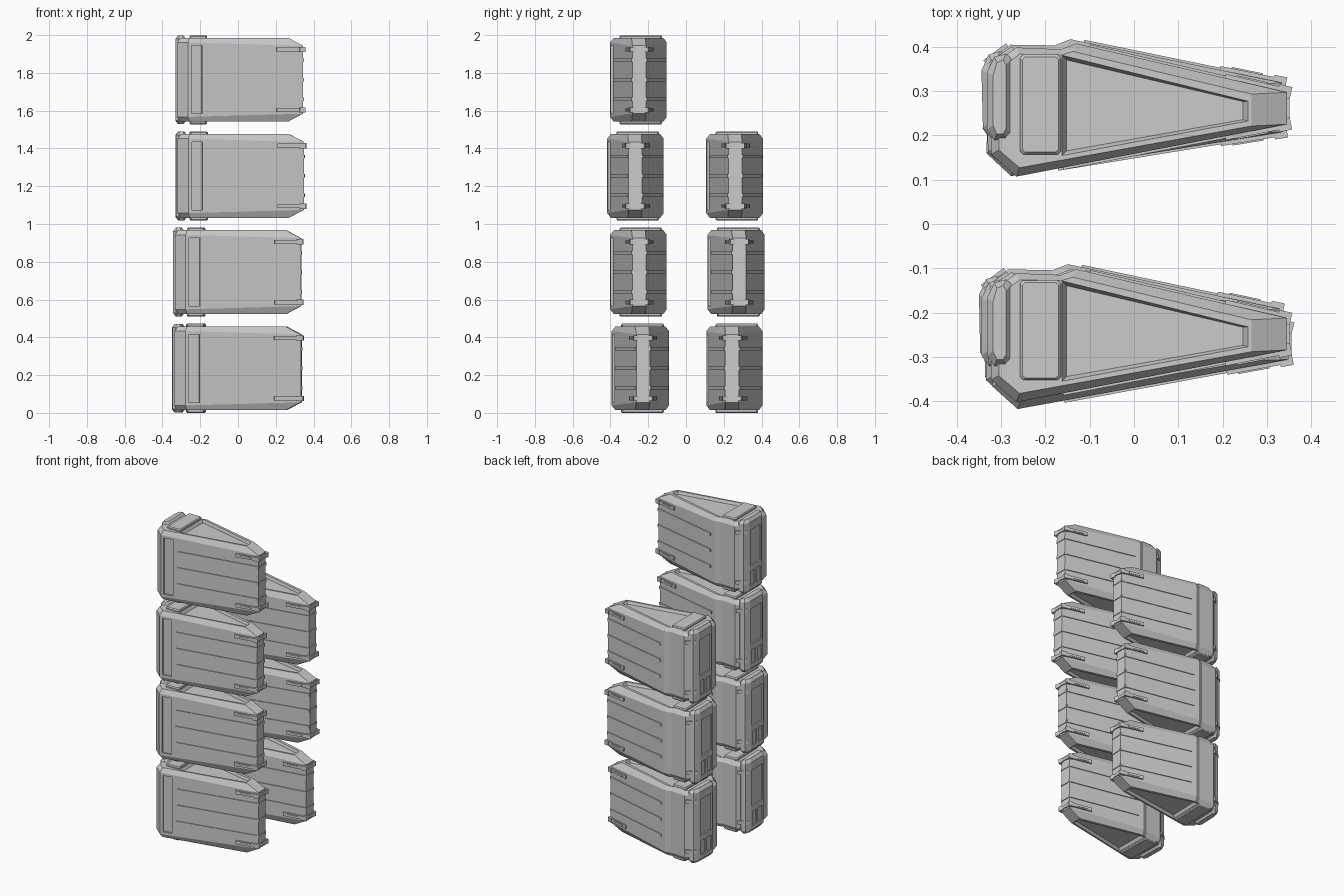
import bpy, bmesh
from mathutils import Matrix, Vector

if "Cube" in bpy.data.objects:
    bpy.data.objects.remove(bpy.data.objects["Cube"])

# ---------- helpers ----------
def loft(bm, rings):
    """Closed solid through rings of 3D points."""
    vs = [[bm.verts.new(p) for p in r] for r in rings]
    n = len(vs[0])
    for a, b in zip(vs, vs[1:]):
        for i in range(n):
            j = (i + 1) % n
            bm.faces.new((a[i], a[j], b[j], b[i]))
    bm.faces.new(vs[0][::-1])
    bm.faces.new(vs[-1])

def at(outline, z):
    return [(x, y, z) for x, y in outline]

def shrink(outline, d):
    """Pull an outline inward by about d on each axis."""
    xs, ys = zip(*outline)
    cx, cy = (max(xs) + min(xs)) / 2, (max(ys) + min(ys)) / 2
    sx, sy = 1 - 2 * d / (max(xs) - min(xs)), 1 - 2 * d / (max(ys) - min(ys))
    return [(cx + (x - cx) * sx, cy + (y - cy) * sy) for x, y in outline]

def bar(bm, p, q, z, h, t, taper=0.0):
    """Upright bar following the side from p to q, centred on its surface."""
    p, q = Vector(p), Vector(q)
    d = (q - p).normalized()
    n = Vector((-d.y, d.x)) * t
    o = [p - n, q - n, q + n, p + n]
    i = shrink([tuple(v) for v in o], 0) if not taper else o
    loft(bm, [at([tuple(v) for v in i], z - h / 2), at([tuple(v) for v in o], z + h / 2)])

def mesh(name, build):
    bm = bmesh.new()
    build(bm)
    bmesh.ops.recalc_face_normals(bm, faces=bm.faces)
    me = bpy.data.meshes.new(name)
    bm.to_mesh(me)
    bm.free()
    return me

def carve(me, cutter):
    """Mesh with the cutter mesh subtracted."""
    a = bpy.data.objects.new("carve_target", me)
    b = bpy.data.objects.new("carve_cutter", cutter)
    b.hide_render = True
    for o in (a, b):
        bpy.context.scene.collection.objects.link(o)
    m = a.modifiers.new("cut", 'BOOLEAN')
    m.operation, m.solver, m.object = 'DIFFERENCE', 'EXACT', b
    dg = bpy.context.evaluated_depsgraph_get()
    out = bpy.data.meshes.new_from_object(a.evaluated_get(dg))
    for o in (a, b):
        bpy.data.objects.remove(o)
    return out

# ---------- plan outlines (widest end at -x, tip at +x) ----------
SIDE = [(-.265, -.15), (.345, -.032), (.345, .04), (-.13, .15),
        (-.165, .137), (-.265, .141), (-.322, .1), (-.322, -.1)]
TOP = [(-.258, -.13), (.265, -.036), (.265, .036), (-.138, .132),
       (-.165, .124), (-.258, .126), (-.305, .09), (-.305, -.09)]
RECESS = [(-.163, -.103), (.257, -.025), (.257, .02), (-.163, .124)]
STRIP = [(-.25, -.1), (-.172, -.1), (-.165, -.093), (-.165, .118),
         (-.172, .125), (-.25, .125), (-.257, .118), (-.257, -.093)]
REAR = [(-.275, -.055), (-.275, .115), (-.288, .127), (-.315, .12),
        (-.332, .085), (-.332, -.045), (-.315, -.068), (-.288, -.068)]

def front_at(x):
    return (x, -.15 + (x + .265) * .1934)

def back_at(x):
    return (x, .15 - (x + .13) * .2316)

# ---------- wedge body with sunken panels and side slot ----------
def body(bm):
    shoulder = [(x, y, .18 if x > .3 else .197) for x, y in SIDE]
    low = [(x, y, -z) for x, y, z in shoulder]
    loft(bm, [at(TOP, -.222), low, shoulder, at(TOP, .222)])

def body_cuts(bm):
    for s in (1, -1):
        loft(bm, [at(shrink(RECESS, .011), s * .204), at(RECESS, s * .2225),
                  at(RECESS, s * .24)])
    bar(bm, front_at(-.247), front_at(-.19), 0, .36, .012)

# ---------- pads on the top and bottom ----------
def pads(bm):
    for s in (1, -1):
        loft(bm, [at(STRIP, s * .215), at(STRIP, s * .23), at(shrink(STRIP, .005), s * .236)])

# ---------- rear plate with window and vents ----------
def rear(bm):
    small = shrink(REAR, .014)
    loft(bm, [at(small, -.235), at(REAR, -.216), at(REAR, .216), at(small, .235)])

def rear_cuts(bm):
    bar(bm, (-.332, -.035), (-.332, .075), .05, .23, .009)
    for y in (-.03, .03):
        bar(bm, (-.332, y), (-.332, y + .042), -.145, .09, .006)

# ---------- horizontal ribs around sides and tip ----------
def ribs(bm):
    for z in (-.103, 0, .103):
        bar(bm, front_at(-.16), front_at(.343), z, .018, .005)
        bar(bm, back_at(-.1), back_at(.343), z, .018, .005)
        bar(bm, (.345, -.032), (.345, .04), z, .018, .004)

# ---------- latches at the tip and rear corner ----------
def latches(bm):
    for z in (-.16, .16):
        for side in (front_at, back_at):
            bar(bm, side(.205), side(.35), z, .022, .009)
            bar(bm, side(.325), side(.354), z, .028, .014)
            bar(bm, side(.23), side(.3), z, .01, .012)
        bar(bm, (.345, -.032), (.345, .04), z, .018, .006)
        bar(bm, (-.27, .137), (-.322, .1), z, .022, .009)

PARTS = {
    "crate_body": carve(mesh("crate_body", body), mesh("cuts", body_cuts)),
    "crate_pads": mesh("crate_pads", pads),
    "crate_rear_plate": carve(mesh("rear_plate", rear), mesh("cuts", rear_cuts)),
    "crate_ribs": mesh("crate_ribs", ribs),
    "crate_latches": mesh("crate_latches", latches),
}

# ---------- stacks: x, y, level, slight turn ----------
STACKS = {
    "front": [(-.016, -.238, 0, .02), (-.012, -.252, 1, .0),
              (.004, -.27, 2, -.01), (0, -.252, 3, 0)],
    "back": [(-.008, .25, 0, -.03), (-.01, .27, 1, .025), (0, .257, 2, 0)],
}
for stack, crates in STACKS.items():
    for x, y, level, turn in crates:
        place = Matrix.Translation((x, y, .236 + level * .5093)) @ Matrix.Rotation(turn, 4, 'Z')
        for part, me in PARTS.items():
            ob = bpy.data.objects.new(f"{stack}_{part}_{level + 1}", me)
            bpy.context.scene.collection.objects.link(ob)
            ob.matrix_world = place
